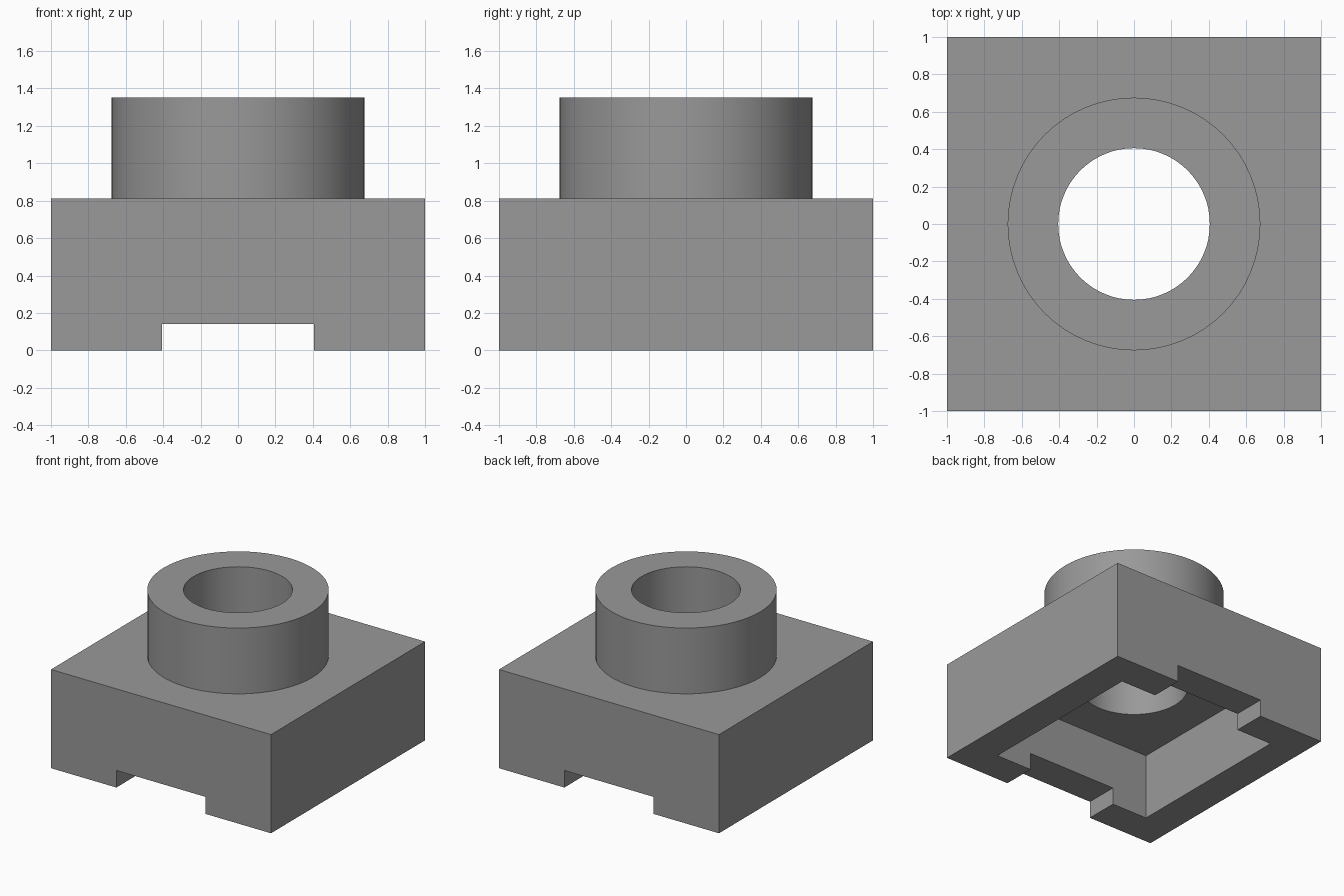
import bpy
import math

if "Cube" in bpy.data.objects:
    bpy.data.objects.remove(bpy.data.objects["Cube"])

U = 2 / 7.4          # one design unit
SEGMENTS = 64

grey = bpy.data.materials.new("grey")
grey.diffuse_color = (0.32, 0.32, 0.32, 1)
grey.use_nodes = True
grey.node_tree.nodes["Principled BSDF"].inputs["Base Color"].default_value = grey.diffuse_color


def box(name, sx, sy, z0, z1):
    bpy.ops.mesh.primitive_cube_add(size=1, location=(0, 0, (z0 + z1) / 2))
    ob = bpy.context.object
    ob.name = name
    ob.scale = (sx, sy, z1 - z0)
    bpy.ops.object.transform_apply(location=True, rotation=True, scale=True)
    return ob


def cylinder(name, radius, z0, z1):
    bpy.ops.mesh.primitive_cylinder_add(vertices=SEGMENTS, radius=radius, depth=z1 - z0,
                                        location=(0, 0, (z0 + z1) / 2))
    ob = bpy.context.object
    ob.name = name
    bpy.ops.object.transform_apply(location=True, rotation=True, scale=True)
    return ob


def combine(target, tool, operation):
    bpy.context.view_layer.objects.active = target
    mod = target.modifiers.new(operation.lower(), 'BOOLEAN')
    mod.operation = operation
    mod.solver = 'EXACT'
    mod.object = tool
    bpy.ops.object.modifier_apply(modifier=mod.name)
    bpy.data.objects.remove(tool, do_unlink=True)


# Square block with a round stud on top
block = box("studded_block", 2, 2, 0, 3 * U)
combine(block, cylinder("stud", 2.5 * U, 2.5 * U, 5 * U), 'UNION')

# Square hollow underneath, notches in the front and back walls, bore through the stud
combine(block, box("hollow_cutter", 5.4 * U, 5.4 * U, -0.5, 2 * U), 'DIFFERENCE')
combine(block, box("notch_cutter", 3 * U, 3, -0.5, 0.14), 'DIFFERENCE')
combine(block, cylinder("bore_cutter", 1.5 * U, 1.5 * U, 6 * U), 'DIFFERENCE')

# Smooth round walls, crisp edges
block.data.materials.clear()
block.data.materials.append(grey)
bpy.ops.object.select_all(action='DESELECT')
block.select_set(True)
bpy.context.view_layer.objects.active = block
bpy.ops.object.shade_smooth_by_angle(angle=math.radians(30))
